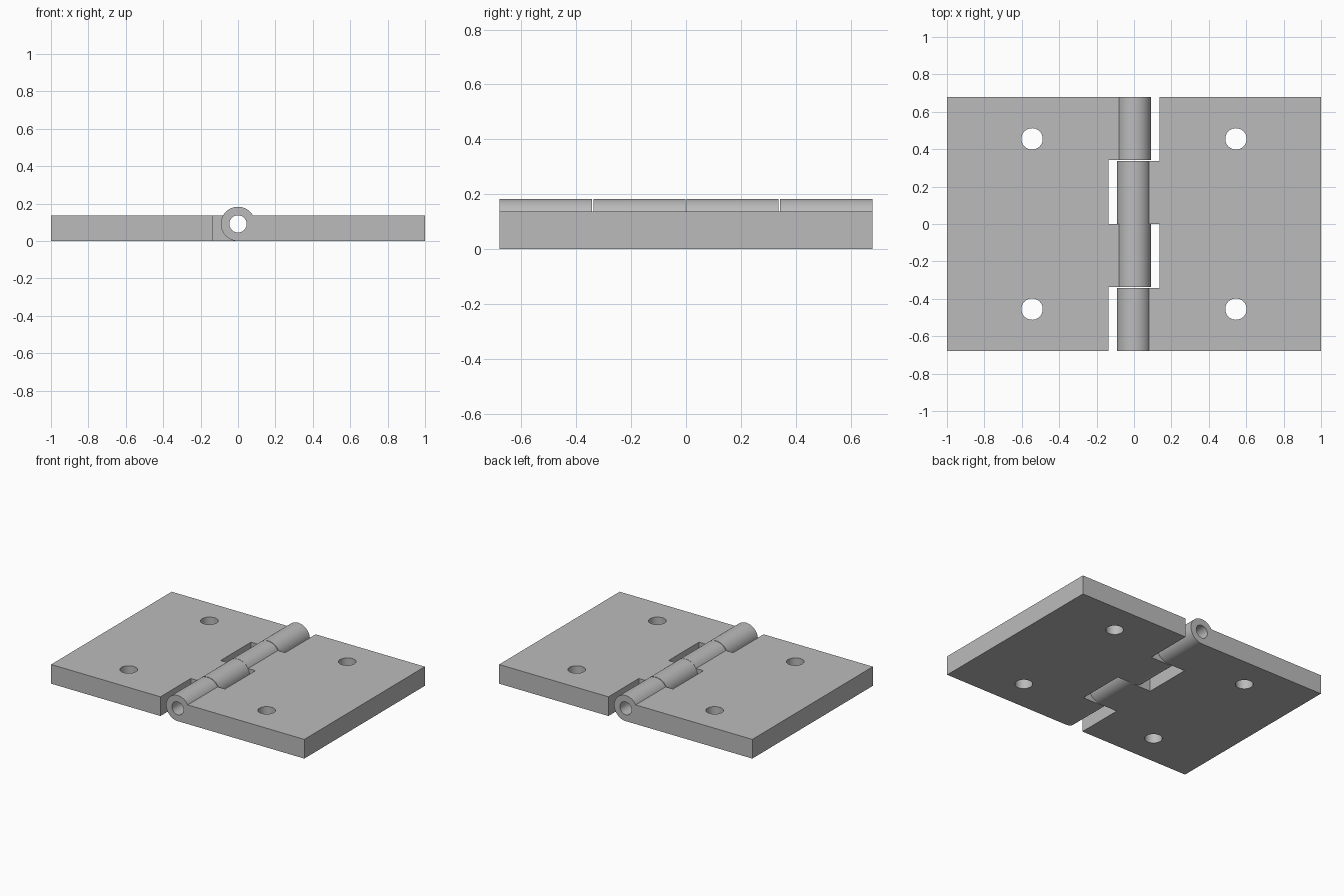
import bpy, bmesh, math
from mathutils import Matrix

cube = bpy.data.objects.get("Cube")
if cube:
    bpy.data.objects.remove(cube)

HALF_WIDTH, HALF_DEPTH, THICK = 1.0, 0.68, 0.137
BARREL_R, BORE_R, SCREW_R = 0.0915, 0.046, 0.057
NOTCH_X = 0.137
SEGMENTS = 64

steel = bpy.data.materials.new("grey steel")
steel.use_nodes = True
colour = (0.5, 0.5, 0.5, 1)
steel.diffuse_color = colour
steel.node_tree.nodes["Principled BSDF"].inputs["Base Color"].default_value = colour


def add_object(name, bm):
    bmesh.ops.recalc_face_normals(bm, faces=bm.faces[:])
    mesh = bpy.data.meshes.new(name)
    bm.to_mesh(mesh)
    bm.free()
    mesh.materials.append(steel)
    obj = bpy.data.objects.new(name, mesh)
    bpy.context.collection.objects.link(obj)
    return obj


def extrude_profile(name, profile):
    """Extrude an x-z outline along the full depth."""
    bm = bmesh.new()
    face = bm.faces.new([bm.verts.new((x, -HALF_DEPTH, z)) for x, z in profile])
    grown = bmesh.ops.extrude_face_region(bm, geom=[face])["geom"]
    verts = [v for v in grown if isinstance(v, bmesh.types.BMVert)]
    bmesh.ops.translate(bm, verts=verts, vec=(0, 2 * HALF_DEPTH, 0))
    return add_object(name, bm)


def box(name, x0, x1, y0, y1, z0, z1):
    bm = bmesh.new()
    size = Matrix.Diagonal((x1 - x0, y1 - y0, z1 - z0, 1))
    centre = Matrix.Translation(((x0 + x1) / 2, (y0 + y1) / 2, (z0 + z1) / 2))
    bmesh.ops.create_cube(bm, size=1, matrix=centre @ size)
    return add_object(name, bm)


def cylinder(name, radius, length, location, along_y=False):
    bm = bmesh.new()
    turn = Matrix.Rotation(math.pi / 2 if along_y else 0, 4, "X")
    bmesh.ops.create_cone(bm, cap_ends=True, segments=SEGMENTS, radius1=radius,
                          radius2=radius, depth=length,
                          matrix=Matrix.Translation(location) @ turn)
    return add_object(name, bm)


def cut(target, cutter):
    cutter.hide_render = True
    mod = target.modifiers.new("cut", "BOOLEAN")
    mod.operation = "DIFFERENCE"
    mod.solver = "EXACT"
    mod.object = cutter
    bpy.context.view_layer.objects.active = target
    bpy.ops.object.modifier_apply(modifier=mod.name)
    bpy.data.objects.remove(cutter)


# Leaf outline: flat plate running tangentially into the rolled barrel
start = math.asin((THICK - BARREL_R) / BARREL_R)
end = 1.5 * math.pi
outline = [(HALF_WIDTH, 0), (HALF_WIDTH, THICK)]
for i in range(SEGMENTS + 1):
    a = start + (end - start) * i / SEGMENTS
    outline.append((BARREL_R * math.cos(a), BARREL_R * (1 + math.sin(a))))
leaf = extrude_profile("left_leaf", outline)

# Pin bore, knuckle gaps and screw holes
cut(leaf, cylinder("bore_cutter", BORE_R, 2, (0, 0, BARREL_R), along_y=True))
for y0, y1 in ((-0.342, 0.001), (0.337, 1)):
    cut(leaf, box("gap_cutter", -0.5, NOTCH_X, y0, y1, -0.5, 0.5))
for y in (-0.455, 0.455):
    cut(leaf, cylinder("screw_cutter", SCREW_R, 1, (0.545, y, 0)))

bpy.ops.object.select_all(action="DESELECT")
leaf.select_set(True)
bpy.context.view_layer.objects.active = leaf
bpy.ops.object.shade_smooth_by_angle(angle=math.radians(25))

# The opposite leaf is the same part turned half round
other = leaf.copy()
other.name = "right_leaf"
other.rotation_euler.z = math.pi
bpy.context.collection.objects.link(other)
